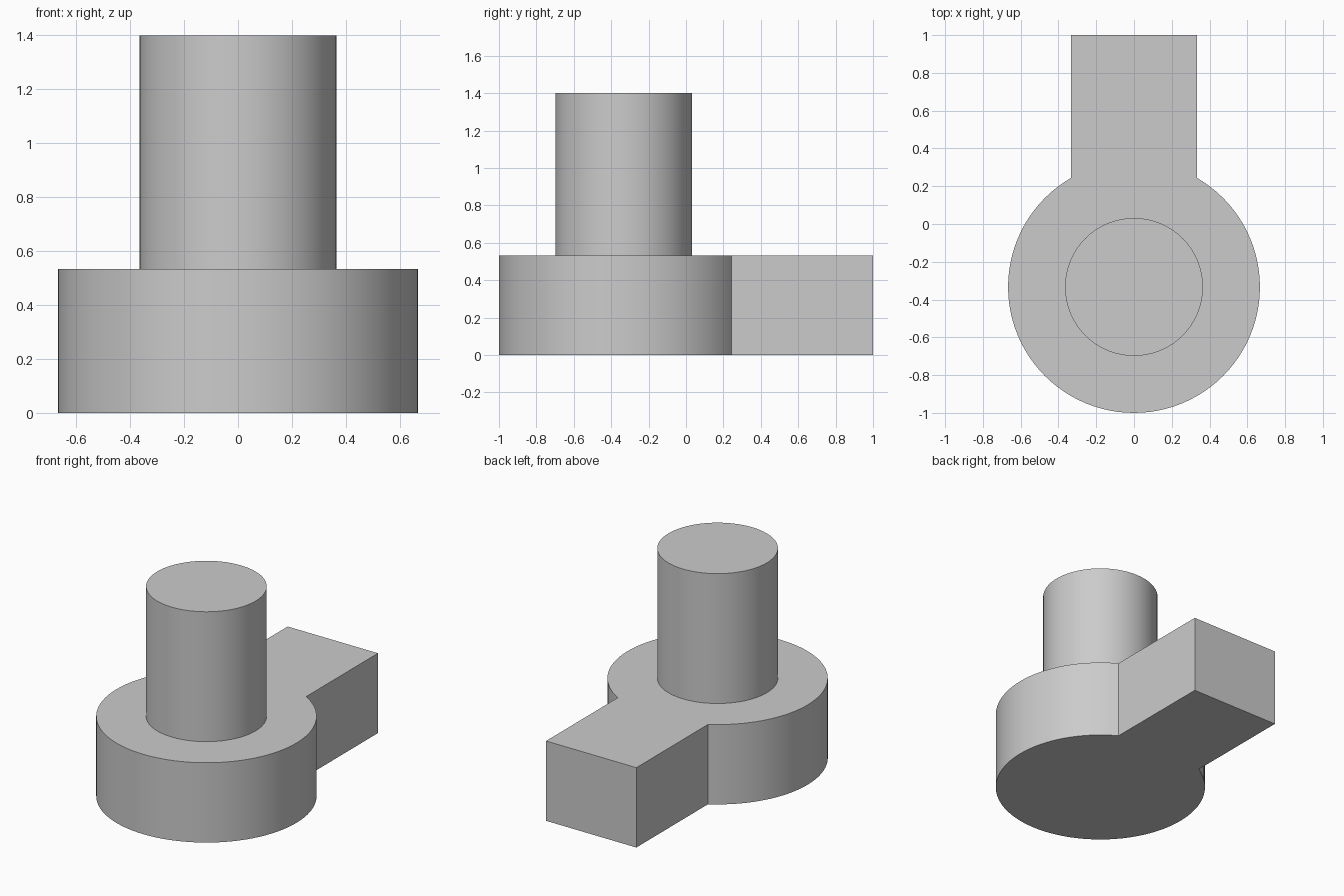
import bpy
import bmesh
from math import cos, sin, radians

if "Cube" in bpy.data.objects:
    bpy.data.objects.remove(bpy.data.objects["Cube"])

CENTRE_Y = -1 / 3
BASE_RADIUS, POST_RADIUS = 2 / 3, 0.365
BASE_TOP, POST_TOP = 0.533, 1.4
ARM_HALF, ARM_END = 1 / 3, 1.0

grey = bpy.data.materials.new("plain grey")
grey.use_nodes = True
colour = (0.6, 0.6, 0.6, 1)
grey.diffuse_color = colour
grey.node_tree.nodes["Principled BSDF"].inputs["Base Color"].default_value = colour


def arc(radius, start, end, steps):
    """Points counter-clockwise around the shared axis, angles in degrees."""
    angles = [radians(start + (end - start) * i / steps) for i in range(steps + 1)]
    return [(radius * cos(a), CENTRE_Y + radius * sin(a)) for a in angles]


def extrude_outline(name, outline, bottom, top):
    """Solid prism with smooth curved walls and sharp edges."""
    bm = bmesh.new()
    face = bm.faces.new([bm.verts.new((x, y, bottom)) for x, y in outline])
    walls = bmesh.ops.extrude_face_region(bm, geom=[face], use_keep_orig=True)
    upper = [v for v in walls["geom"] if isinstance(v, bmesh.types.BMVert)]
    bmesh.ops.translate(bm, verts=upper, vec=(0, 0, top - bottom))
    bmesh.ops.recalc_face_normals(bm, faces=bm.faces)
    mesh = bpy.data.meshes.new(name)
    bm.to_mesh(mesh)
    bm.free()
    mesh.materials.append(grey)
    obj = bpy.data.objects.new(name, mesh)
    bpy.context.collection.objects.link(obj)
    bpy.ops.object.select_all(action="DESELECT")
    obj.select_set(True)
    bpy.context.view_layer.objects.active = obj
    bpy.ops.object.shade_smooth_by_angle(angle=radians(30))
    return obj


# Round base with a rectangular arm running to the back
base_outline = arc(BASE_RADIUS, 120, 420, 80) + [(ARM_HALF, ARM_END), (-ARM_HALF, ARM_END)]
extrude_outline("base_with_arm", base_outline, 0, BASE_TOP)

# Upright post on the round part
extrude_outline("post", arc(POST_RADIUS, 0, 360, 72)[:-1], BASE_TOP, POST_TOP)
